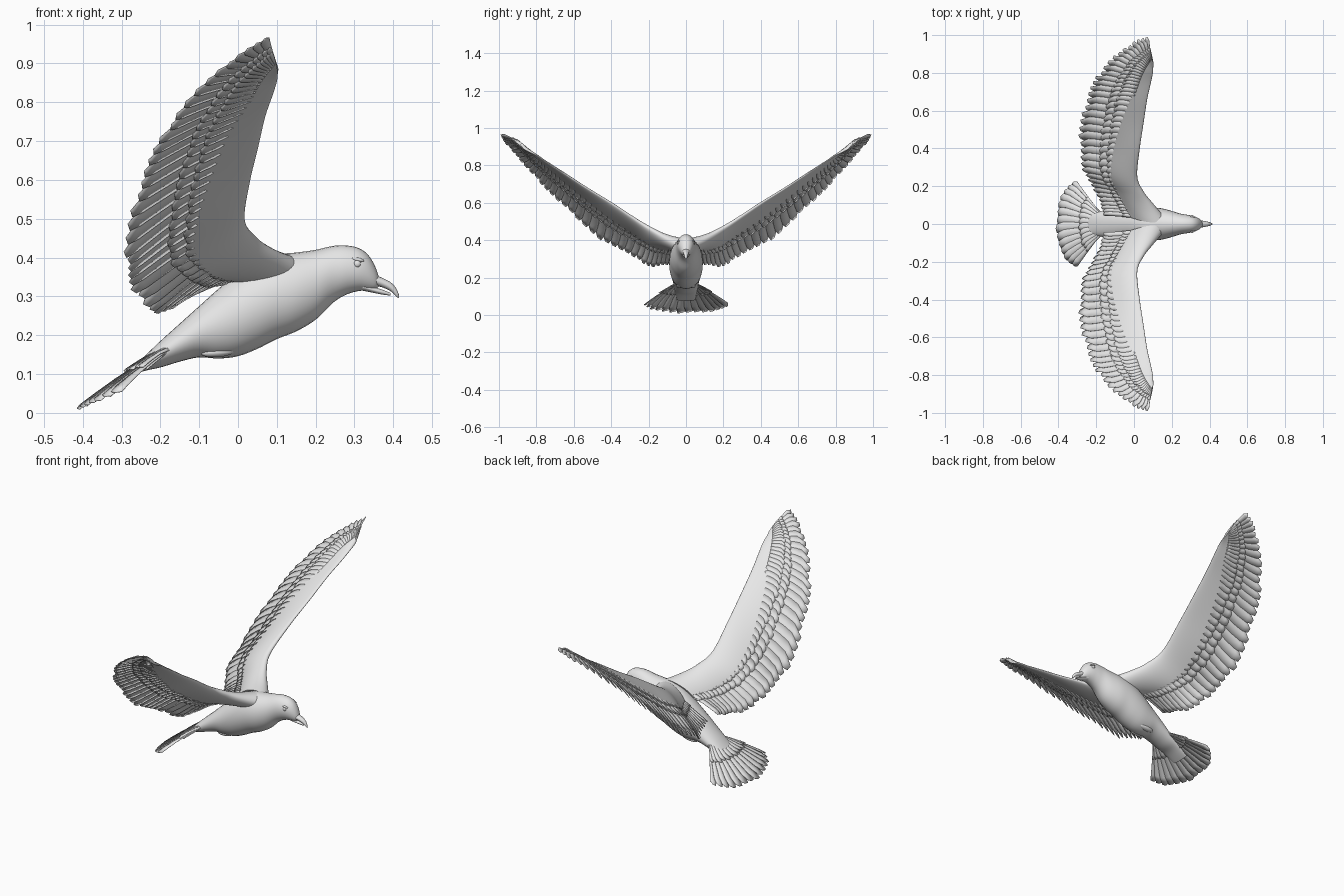
import bpy, bmesh, math, random
from mathutils import Vector

random.seed(4)
if "Cube" in bpy.data.objects:
    bpy.data.objects.remove(bpy.data.objects["Cube"])

grey = bpy.data.materials.new("pale_grey")
grey.use_nodes = True
grey.diffuse_color = (0.8, 0.8, 0.8, 1)
grey.node_tree.nodes["Principled BSDF"].inputs["Base Color"].default_value = (0.8, 0.8, 0.8, 1)


def make(name, verts, faces, angle=50, mirror=False, solid=0):
    mesh = bpy.data.meshes.new(name)
    mesh.from_pydata(verts, [], faces)
    bm = bmesh.new()
    bm.from_mesh(mesh)
    if not solid:
        bmesh.ops.recalc_face_normals(bm, faces=bm.faces)
    bm.to_mesh(mesh)
    bm.free()
    mesh.materials.append(grey)
    ob = bpy.data.objects.new(name, mesh)
    bpy.context.collection.objects.link(ob)
    bpy.ops.object.select_all(action='DESELECT')
    bpy.context.view_layer.objects.active = ob
    ob.select_set(True)
    bpy.ops.object.shade_smooth_by_angle(angle=math.radians(angle))
    if solid:
        mod = ob.modifiers.new("thickness", 'SOLIDIFY')
        mod.thickness = solid
        mod.offset = 0
    if mirror:
        mod = ob.modifiers.new("other_side", 'MIRROR')
        mod.use_axis = (False, True, False)
        mod.use_mirror_merge = False
    return ob


def spline(points, f):
    """Smooth curve through evenly spaced points, f from 0 to 1."""
    n = len(points) - 1
    i = min(int(f * n), n - 1)
    u = f * n - i
    b, c = Vector(points[i]), Vector(points[i + 1])
    a = Vector(points[i - 1]) if i else b * 2 - c
    d = Vector(points[i + 2]) if i + 2 <= n else c * 2 - b
    return 0.5 * (2 * b + (c - a) * u + (2 * a - 5 * b + 4 * c - d) * u * u
                  + (3 * b - a - 3 * c + d) * u ** 3)


def grid_faces(rows, cols):
    return [(r * cols + c, r * cols + (c + 1) % cols,
             (r + 1) * cols + (c + 1) % cols, (r + 1) * cols + c)
            for r in range(rows - 1) for c in range(cols)]


def loft(name, sections, steps, sides=28):
    """Oval rings along x; each section is x, top, bottom, half width."""
    verts = []
    for k in range(steps):
        x, top, low, half = spline(sections, k / (steps - 1))
        for j in range(sides):
            a = math.tau * j / sides
            verts.append((x, half * math.cos(a),
                          (top + low) / 2 + (top - low) / 2 * math.sin(a)))
    faces = grid_faces(steps, sides)
    faces += [tuple(range(sides)), tuple(range((steps - 1) * sides, steps * sides))]
    return make(name, verts, faces)


# Body and head
loft("body", [
    (-0.31, 0.088, 0.076, 0.05), (-0.25, 0.138, 0.105, 0.058),
    (-0.2, 0.185, 0.117, 0.064), (-0.15, 0.23, 0.132, 0.07),
    (-0.1, 0.275, 0.143, 0.076), (-0.05, 0.32, 0.14, 0.082),
    (0, 0.362, 0.146, 0.088), (0.05, 0.392, 0.165, 0.09),
    (0.1, 0.408, 0.19, 0.088), (0.15, 0.413, 0.21, 0.082),
    (0.2, 0.42, 0.24, 0.069), (0.245, 0.43, 0.284, 0.055),
    (0.28, 0.431, 0.305, 0.049), (0.312, 0.424, 0.314, 0.043),
    (0.335, 0.407, 0.315, 0.034), (0.352, 0.38, 0.317, 0.023),
    (0.362, 0.353, 0.325, 0.012)], 70)

# Hooked upper beak and shorter lower beak
loft("upper_beak", [
    (0.325, 0.375, 0.335, 0.024), (0.35, 0.358, 0.329, 0.02),
    (0.375, 0.346, 0.322, 0.015), (0.395, 0.335, 0.312, 0.011),
    (0.408, 0.32, 0.299, 0.007), (0.415, 0.303, 0.296, 0.002)], 24, 16)
loft("lower_beak", [
    (0.32, 0.338, 0.315, 0.023), (0.345, 0.326, 0.31, 0.017),
    (0.37, 0.318, 0.305, 0.011), (0.393, 0.309, 0.302, 0.004)], 16, 16)


def blob(name, centre, size, tilt=0):
    bpy.ops.mesh.primitive_uv_sphere_add(segments=20, ring_count=12, radius=1,
                                         location=centre, rotation=(0, tilt, 0))
    ob = bpy.context.object
    ob.name = name
    ob.scale = size
    ob.data.materials.append(grey)
    bpy.ops.object.shade_smooth()


# Eyes, brows and tucked feet
for side, label in ((-1, "front"), (1, "back")):
    blob(label + "_eye", (0.307, side * 0.041, 0.384), (0.009, 0.006, 0.009))
    blob(label + "_brow", (0.308, side * 0.037, 0.395), (0.017, 0.007, 0.005), 0.2)
    blob(label + "_foot", (-0.05, side * 0.035, 0.157), (0.045, 0.016, 0.013), -0.1)

# Wing outline: matching points on the leading and trailing edges
LEAD = [(0.16, 0.03, 0.385), (0.1, 0.1, 0.415), (0.05, 0.165, 0.45),
        (0.016, 0.25, 0.5), (0.03, 0.4, 0.6), (0.05, 0.53, 0.68),
        (0.07, 0.66, 0.765), (0.09, 0.75, 0.822), (0.1, 0.8, 0.855),
        (0.102, 0.83, 0.87), (0.103, 0.85, 0.88)]
TRAIL = [(-0.17, 0.045, 0.28), (-0.185, 0.11, 0.262), (-0.22, 0.2, 0.265),
         (-0.28, 0.3, 0.32), (-0.29, 0.43, 0.385), (-0.277, 0.57, 0.505),
         (-0.24, 0.7, 0.625), (-0.185, 0.8, 0.73), (-0.1, 0.9, 0.84),
         (0, 0.965, 0.92), (0.08, 1.0, 0.972)]


def wing_flat(s, t):
    return spline(LEAD, s).lerp(spline(TRAIL, s), t)


def tail_flat(s, t):
    a = 2 * s - 1
    root = Vector((-0.16 - 0.02 * a * a, 0.06 * a, 0.185 - 0.025 * a * a))
    tip = Vector((-0.412 + 0.11 * a * a, 0.228 * math.sin(a * 1.4) / math.sin(1.4),
                  0.012 + 0.045 * a * a))
    return root.lerp(tip, t)


def lifted(flat, camber):
    """Surface point at s across, t along, raised h along the normal."""
    def surface(s, t, h=0):
        s = min(max(s, 0), 1)
        e = 0.004
        ds = flat(min(s + e, 1), t) - flat(max(s - e, 0), t)
        dt = flat(s, t + e) - flat(s, t - e)
        return flat(s, t) + ds.cross(dt).normalized() * (h + 4 * camber * t * (1 - t))
    return surface


wing = lifted(wing_flat, 0.014)
tail = lifted(tail_flat, 0.006)


def feathers(name, surface, count, t0, t1, lift, tilt, notch, mirror=True):
    """Row of overlapping feathers with stepped, pointed tips."""
    verts, faces = [], []
    for i in range(count):
        mid = (i + 0.5) / count
        end = t1 + random.uniform(-0.5, 0.3) * notch
        cut = notch * (0.8 + 1.2 * mid) if mirror else notch
        for along, wide in ((0, 0.5), (0.3, 0.7), (0.6, 0.8), (0.85, 0.75), (1, 0.5)):
            for side in (-1, 0, 1):
                drop = cut * along ** 4 * (0.2, 0, 1)[side + 1]
                t = t0 + (end - t0) * along - drop
                h = lift + tilt * along * side + 0.001 * (1 - abs(side))
                verts.append(surface(mid + side * wide / count, t, h))
        base = i * 15
        faces += [(base + r * 3 + c, base + r * 3 + c + 1,
                   base + r * 3 + c + 4, base + r * 3 + c + 3)
                  for r in range(4) for c in range(2)]
    make(name, verts, faces, 40, mirror, 0.002)


# Wing arms: tapered aerofoil from shoulder to tip
rows, half = 60, 12
verts = []
for r in range(rows):
    s = r / (rows - 1)
    thick = 0.007 + 0.034 * (1 - s) ** 3
    for j in range(-half, half):
        u = (j / half) ** 2
        h = thick * 2.6 * math.sqrt(u) * (1 - u) + 0.001 * (u > 0)
        verts.append(wing(s, 0.55 * u, h if j > 0 else -h))
faces = grid_faces(rows, 2 * half)
faces += [tuple(range(2 * half)), tuple(range((rows - 1) * 2 * half, rows * 2 * half))]
make("wing_arms", verts, faces, 60, True)

# Wing feathers: long flight row, then coverts on both faces
feathers("flight_feathers", wing, 36, 0.3, 1.0, 0, 0.004, 0.07)
for label, sign in (("upper", 1), ("lower", -1)):
    feathers(label + "_long_coverts", wing, 40, 0.25, 0.63, sign * 0.005, 0.002, 0.03)
    feathers(label + "_short_coverts", wing, 46, 0.2, 0.5, sign * 0.008, 0.002, 0.03)

# Tail fan with coverts above and below
feathers("tail_feathers", tail, 14, 0, 1.0, 0, 0.004, 0.04, False)
feathers("upper_tail_coverts", tail, 12, 0, 0.5, 0.006, 0.002, 0.04, False)
feathers("lower_tail_coverts", tail, 12, 0, 0.45, -0.006, 0.002, 0.04, False)
